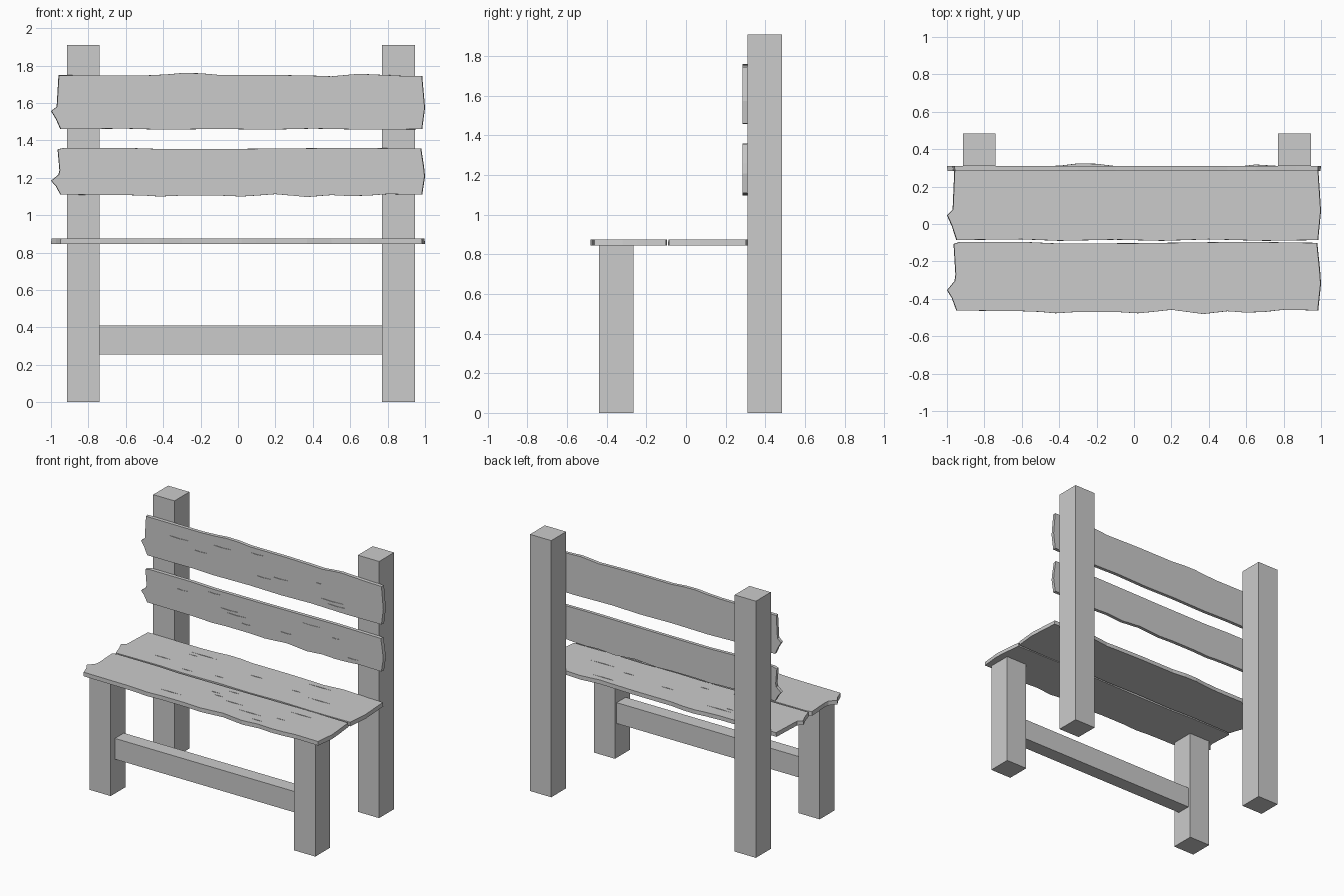
import bpy, bmesh, random
from mathutils import Matrix, Vector

if "Cube" in bpy.data.objects:
    bpy.data.objects.remove(bpy.data.objects["Cube"])

random.seed(4)


def link_mesh(name, bm):
    bmesh.ops.recalc_face_normals(bm, faces=bm.faces)
    me = bpy.data.meshes.new(name)
    bm.to_mesh(me)
    bm.free()
    ob = bpy.data.objects.new(name, me)
    bpy.context.collection.objects.link(ob)
    return ob


def box(name, x0, x1, y0, y1, z0, z1):
    bm = bmesh.new()
    mat = Matrix.Translation(((x0 + x1) / 2, (y0 + y1) / 2, (z0 + z1) / 2)) \
        @ Matrix.Diagonal((x1 - x0, y1 - y0, z1 - z0, 1))
    bmesh.ops.create_cube(bm, size=1, matrix=mat)
    return link_mesh(name, bm)


def prism(bm, pts, h0, h1, place, top_scale=1.0):
    """Extrude an outline of (x, v) points from height h0 to h1."""
    cx = sum(p[0] for p in pts) / len(pts)
    cv = sum(p[1] for p in pts) / len(pts)
    lo = [bm.verts.new(place(x, v, h0)) for x, v in pts]
    hi = [bm.verts.new(place(cx + (x - cx) * top_scale, cv + (v - cv) * top_scale, h1))
          for x, v in pts]
    bm.faces.new(lo)
    bm.faces.new(hi)
    n = len(pts)
    for i in range(n):
        j = (i + 1) % n
        bm.faces.new((lo[i], lo[j], hi[j], hi[i]))


def plank(name, outline, v0, v1, thick, place):
    """Ragged board with a few shallow grain cracks in its show face."""
    pts = [(x, v0 + v * (v1 - v0)) for x, v in outline]
    bm = bmesh.new()
    prism(bm, pts, 0, thick, place, 0.997)
    board = link_mesh(name, bm)
    # grain cracks: thin diamonds, one per lane so they never overlap
    bm = bmesh.new()
    for i in range(9):
        x = random.uniform(-0.75, 0.75)
        v = v0 + (v1 - v0) * (0.14 + 0.09 * i)
        w = random.uniform(0.03, 0.12)
        prism(bm, [(x - w, v), (x, v - 0.003), (x + w, v + 0.002), (x, v + 0.003)],
              thick - 0.004, thick + 0.01, place)
    cutter = link_mesh(name + "_cracks", bm)
    cutter.hide_render = True
    cutter.hide_viewport = True
    mod = board.modifiers.new("cracks", 'BOOLEAN')
    mod.operation = 'DIFFERENCE'
    mod.solver = 'EXACT'
    mod.object = cutter
    return board


# Two board outlines: x in units, v from 0 (lower edge) to 1 (upper edge)
board_a = [(-0.95, 0.01), (-0.6, 0.02), (-0.4, 0.0), (-0.1, 0.015), (0.15, 0.0),
           (0.4, 0.02), (0.7, 0.0), (0.985, 0.01), (1.0, 0.4), (0.995, 0.6),
           (0.985, 0.98), (0.87, 0.985), (0.78, 1.0), (0.65, 1.02), (0.58, 1.0),
           (0.5, 0.975), (0.42, 0.985), (0.2, 1.0), (-0.1, 1.0), (-0.2, 1.03),
           (-0.3, 1.035), (-0.38, 1.01), (-0.5, 0.99), (-0.96, 0.995),
           (-0.97, 0.42), (-1.0, 0.34), (-0.975, 0.2)]
board_b = [(-0.95, 0.02), (-0.6, 0.01), (-0.5, 0.0), (-0.42, -0.02), (-0.3, 0.0),
           (-0.1, 0.0), (0.02, -0.02), (0.1, 0.0), (0.2, 0.03), (0.37, -0.03),
           (0.5, 0.01), (0.6, -0.01), (0.7, 0.0), (0.8, 0.03), (0.985, 0.02),
           (1.0, 0.4), (0.995, 0.6), (0.98, 0.985), (0.6, 1.0), (0.0, 0.98),
           (-0.4, 0.975), (-0.6, 1.0), (-0.93, 1.0), (-0.965, 0.97),
           (-0.955, 0.53), (-0.96, 0.44), (-1.0, 0.31), (-0.975, 0.2)]

# Posts and front legs
for side, x in (("left", -0.915), ("right", 0.77)):
    box("back_post_" + side, x, x + 0.175, 0.31, 0.485, 0, 1.91)
    box("front_leg_" + side, x, x + 0.175, -0.44, -0.265, 0, 0.846)

# Stretcher between the front legs
box("stretcher", -0.74, 0.77, -0.39, -0.285, 0.255, 0.41)


def flat(x, v, h):
    return Vector((x, v, 0.845 + h))


def upright(x, v, h):
    return Vector((x, 0.31 - h, v))


# Seat boards
plank("seat_rear", board_a, -0.09, 0.31, 0.03, flat)
plank("seat_front", board_b, -0.47, -0.095, 0.03, flat)
# Backrest boards
plank("backrest_upper", board_a, 1.457, 1.75, 0.026, upright)
plank("backrest_lower", board_b, 1.105, 1.36, 0.026, upright)
